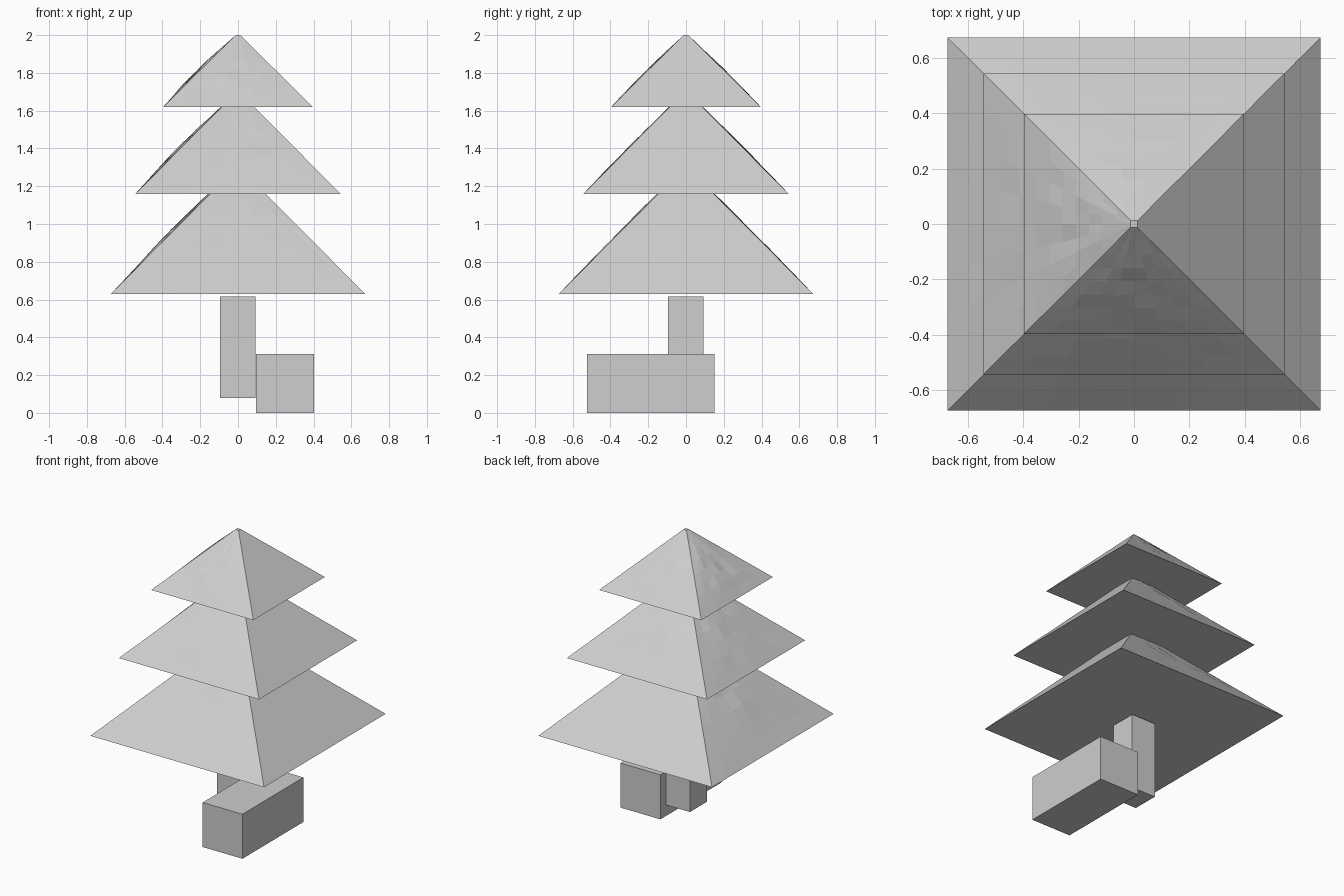
import bpy, bmesh, math, random
from mathutils import Vector

if "Cube" in bpy.data.objects:
    bpy.data.objects.remove(bpy.data.objects["Cube"])

random.seed(4)

grey = bpy.data.materials.new("light grey")
grey.diffuse_color = (0.62, 0.62, 0.62, 1)
grey.use_nodes = True
grey.node_tree.nodes["Principled BSDF"].inputs["Base Color"].default_value = grey.diffuse_color


def finish(bm, name):
    bmesh.ops.recalc_face_normals(bm, faces=bm.faces[:])
    mesh = bpy.data.meshes.new(name)
    bm.to_mesh(mesh)
    bm.free()
    mesh.materials.append(grey)
    obj = bpy.data.objects.new(name, mesh)
    bpy.context.collection.objects.link(obj)
    return obj


def box(name, lo, hi):
    bm = bmesh.new()
    bmesh.ops.create_cube(bm, size=1)
    for v in bm.verts:
        v.co = Vector([a + (b - a) * (c + 0.5) for a, b, c in zip(lo, hi, v.co)])
    return finish(bm, name)


def tier(name, z0, half, z1, top, cuts=7):
    """Square pyramid with a tiny flat tip and slightly uneven sides."""
    bm = bmesh.new()
    bmesh.ops.create_cone(bm, cap_ends=True, segments=4, depth=z1 - z0,
                          radius1=half * math.sqrt(2), radius2=top * math.sqrt(2))
    rot = math.radians(45)
    # align the sides with the axes when the cone starts on a corner
    if min(abs(v.co.x) for v in bm.verts) < 1e-4:
        for v in bm.verts:
            x, y = v.co.x, v.co.y
            v.co.x = x * math.cos(rot) - y * math.sin(rot)
            v.co.y = x * math.sin(rot) + y * math.cos(rot)
    for v in bm.verts:
        v.co.z += (z0 + z1) / 2
    sides = [f for f in bm.faces if abs(f.normal.z) < 0.95]
    edges = list({e for f in sides for e in f.edges})
    bmesh.ops.subdivide_edges(bm, edges=edges, cuts=cuts, use_grid_fill=True)
    # hand-shaped bulges, strongest on the left and front, none on the right
    for v in bm.verts:
        t = (v.co.z - z0) / (z1 - z0)
        r = half + (top - half) * t
        x, y = v.co.x, v.co.y
        if t < 0.01 or t > 0.99 or abs(abs(x) - abs(y)) < 1e-4:
            continue
        if abs(x) > abs(y):
            amount, across = (0.016 if x < 0 else 0), y / r
            out = Vector((math.copysign(0.7, x), 0, 0.7))
        else:
            amount, across = (0.009 if y < 0 else 0.007), x / r
            out = Vector((0, math.copysign(0.7, y), 0.7))
        fade = math.sin(math.pi * t) * (1 - across ** 2)
        v.co += out * amount * fade * random.uniform(0.2, 1.0)
    return finish(bm, name)


# foliage tiers, each narrowing into the one above
tier("lower_foliage", 0.63, 0.673, 1.288, 0.02)
tier("middle_foliage", 1.16, 0.543, 1.69, 0.016)
tier("top_foliage", 1.62, 0.396, 2.0, 0.012)

# trunk and the box standing beside it
box("trunk", (-0.095, -0.095, 0.08), (0.092, 0.092, 0.615))
box("gift_box", (0.094, -0.525, 0), (0.402, 0.15, 0.312))
